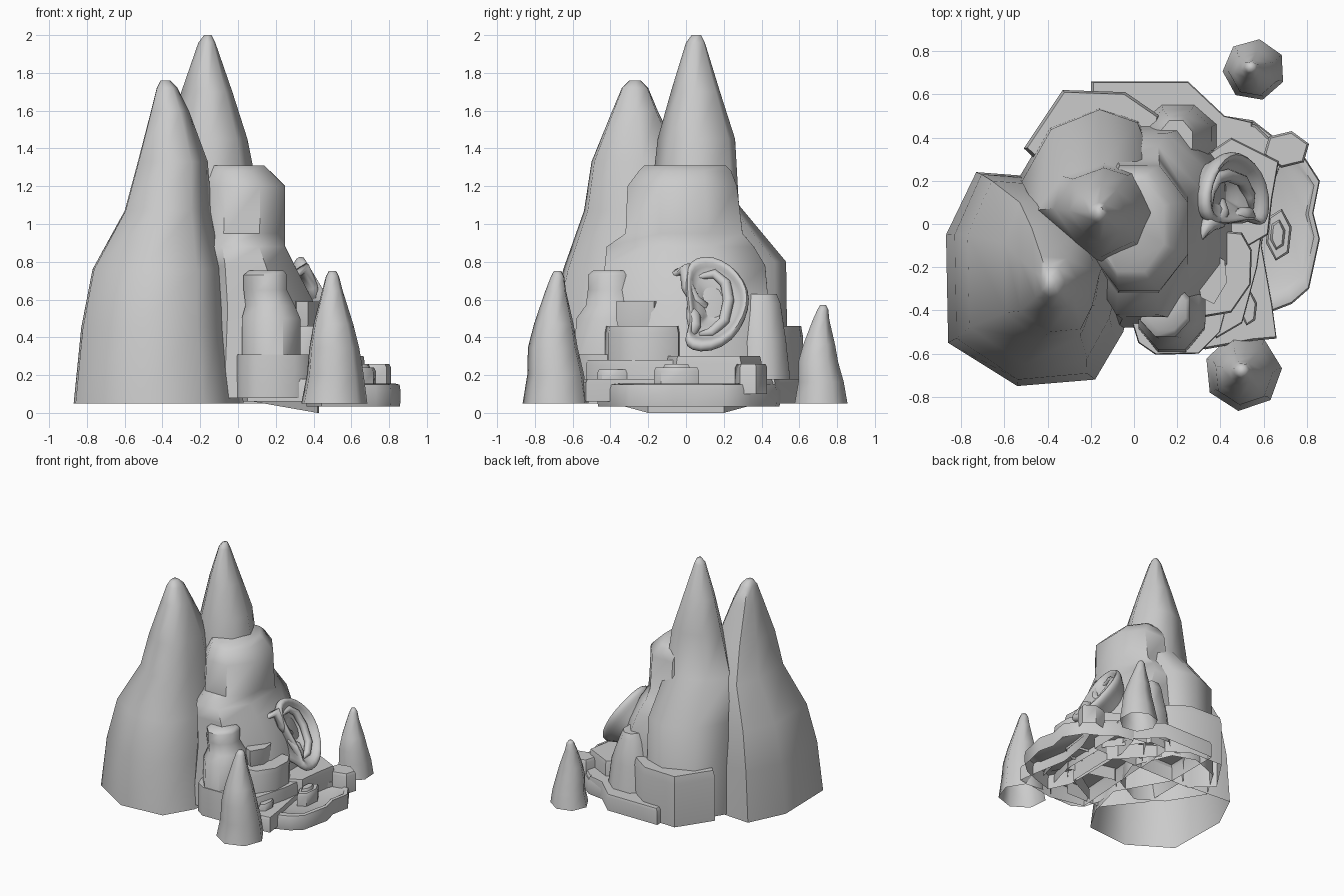
import bpy, math
from mathutils import Vector

if "Cube" in bpy.data.objects:
    bpy.data.objects.remove(bpy.data.objects["Cube"])


def finish(name, verts, faces, angle=50):
    me = bpy.data.meshes.new(name)
    me.from_pydata([tuple(v) for v in verts], [], faces)
    me.update()
    ob = bpy.data.objects.new(name, me)
    bpy.context.collection.objects.link(ob)
    bpy.ops.object.select_all(action='DESELECT')
    ob.select_set(True)
    bpy.context.view_layer.objects.active = ob
    bpy.ops.object.shade_smooth_by_angle(angle=math.radians(angle))
    return ob


def skin(name, rings, angle=50):
    """Join rings of points; open at the first ring, capped at the last."""
    n = len(rings[0])
    verts = [p for r in rings for p in r]
    faces = [(k * n + i, k * n + (i + 1) % n, (k + 1) * n + (i + 1) % n, (k + 1) * n + i)
             for k in range(len(rings) - 1) for i in range(n)]
    faces.append(tuple(range((len(rings) - 1) * n, len(rings) * n)))
    return finish(name, verts, faces, angle)


def loft(name, foot, rings, angle=50):
    """Fit a footprint into a box (x0, x1, y0, y1) at each height z."""
    foot = foot if sum(a[0] * b[1] - b[0] * a[1] for a, b in zip(foot, foot[1:] + foot[:1])) > 0 else foot[::-1]
    xs, ys = [p[0] for p in foot], [p[1] for p in foot]
    u = [((x - min(xs)) / (max(xs) - min(xs)), (y - min(ys)) / (max(ys) - min(ys))) for x, y in foot]
    return skin(name, [[(x0 + a * (x1 - x0), y0 + b * (y1 - y0), z) for a, b in u]
                       for x0, x1, y0, y1, z in rings], angle)


def slab(name, foot, steps, angle=50):
    """Stack scaled copies of a footprint: steps are (scale, z)."""
    foot = foot if sum(a[0] * b[1] - b[0] * a[1] for a, b in zip(foot, foot[1:] + foot[:1])) > 0 else foot[::-1]
    cx = sum(p[0] for p in foot) / len(foot)
    cy = sum(p[1] for p in foot) / len(foot)
    return skin(name, [[(cx + (x - cx) * s, cy + (y - cy) * s, z) for x, y in foot]
                       for s, z in steps], angle)


def ngon(n, turn=0.0):
    return [(math.cos(turn + math.tau * i / n), math.sin(turn + math.tau * i / n)) for i in range(n)]


OCT = ngon(8, 0.39)

# two tall peaks
loft("left_peak",
     [(-.87, -.05), (-.86, -.55), (-.54, -.75), (-.18, -.72), (-.05, -.5), (.03, -.2), (-.2, .2), (-.73, .24)],
     [(-.87, .03, -.75, .24, .05), (-.83, -.03, -.72, .23, .45), (-.77, -.05, -.65, .2, .76),
      (-.6, -.14, -.54, .1, 1.07), (-.53, -.16, -.5, -.02, 1.33), (-.46, -.26, -.39, -.15, 1.6),
      (-.43, -.32, -.34, -.2, 1.72), (-.41, -.36, -.3, -.24, 1.76)], 65)
loft("tall_peak",
     [(-.43, .08), (-.3, -.1), (-.15, -.18), (.03, -.1), (.1, .06), (.0, .26), (-.14, .3), (-.32, .24)],
     [(-.54, .16, -.2, .54, .06), (-.52, .14, -.2, .53, .8), (-.45, .12, -.19, .28, 1.1),
      (-.37, .05, -.15, .26, 1.45), (-.3, -.03, -.08, .18, 1.7),
      (-.21, -.12, .0, .1, 1.96), (-.18, -.14, .03, .08, 2.0)], 65)

# central column behind the ear
loft("central_column", OCT,
     [(-.3, .48, -.48, .5, .08), (-.25, .42, -.44, .44, .55), (-.22, .3, -.43, .42, .78),
      (-.22, .25, -.42, .36, .88), (-.21, .25, -.32, .3, .95), (-.2, .25, -.31, .27, 1.2),
      (-.18, .17, -.25, .24, 1.28), (-.17, .14, -.22, .21, 1.31)], 50)

# side pillars
loft("front_pillar", OCT,
     [(.02, .33, -.6, -.22, .2), (.02, .33, -.58, -.22, .5), (.04, .3, -.53, -.24, .57),
      (.03, .26, -.52, -.28, .65), (.03, .26, -.52, -.27, .73), (.06, .24, -.49, -.3, .755)])
loft("back_pillar", OCT,
     [(.02, .39, .24, .56, .1), (.04, .36, .26, .53, .38), (.1, .29, .28, .5, .58), (.12, .27, .3, .48, .63)])

# terraces
slab("back_ledge", [(-.51, .35), (-.33, .62), (-.04, .61), (.12, .5), (.1, .2), (-.35, .2)],
     [(1, .05), (1, .4), (.95, .46)])
slab("back_base", [(-.2, .66), (.25, .66), (.42, .5), (.55, .47), (.55, .2), (-.2, .2)],
     [(1, .05), (1, .16), (.97, .18)])
slab("front_terrace", [(-.02, -.42), (.02, -.55), (.1, -.605), (.3, -.6), (.4, -.5), (.48, -.2), (.1, -.1), (.0, -.2)],
     [(1, .08), (1, .23), (.98, .31)])
slab("middle_terrace", [(.38, -.53), (.5, -.46), (.57, -.2), (.6, .02), (.4, .05), (.3, -.3)],
     [(1, .12), (1, .25), (.97, .28)])
slab("upper_terrace", [(.25, -.36), (.33, -.43), (.45, -.41), (.54, -.28), (.545, -.12), (.5, -.04), (.4, -.03), (.25, -.1)],
     [(1, .2), (1, .42), (.96, .46)])
slab("small_block", [(.29, -.24), (.31, -.34), (.37, -.37), (.43, -.27), (.42, -.17), (.33, -.11)],
     [(.85, .42), (1, .5), (1, .59)])
slab("ear_terrace", [(.3, -.05), (.5, -.12), (.62, -.05), (.64, .12), (.67, .29), (.45, .4), (.3, .3)],
     [(1, .12), (1, .27), (.97, .3)])
slab("lower_terrace", [(.05, -.52), (.33, -.58), (.55, -.54), (.66, -.53), (.64, -.38), (.59, -.1),
                       (.63, .15), (.7, .33), (.56, .46), (.3, .5), (.1, .2)],
     [(1, .06), (1, .16), (.98, .18)])

# basin with a raised rim
slab("basin", [(.86, .2), (.83, .05), (.86, -.07), (.81, -.3), (.73, -.37), (.6, -.42), (.44, -.47), (.36, -.3),
               (.36, .3), (.42, .5), (.55, .48), (.64, .41), (.77, .34)],
     [(.99, .035), (1, .06), (1, .12), (.98, .15), (.88, .155), (.82, .14)])
# low wall reaching the ground below the basin
LINE = [(.08, -.42, .06), (.42, -.2, 0), (.43, .2, 0), (.08, .42, .06)]
finish("lower_wall", LINE + [(x, y, .15) for x, y, z in LINE], [(i, i + 1, i + 5, i + 4) for i in range(3)])

# stepping stones
for name, x0, x1, y0, y1, z0, z1 in [
        ("basin_stone", .61, .73, -.17, .07, .14, .24), ("basin_stone_top", .63, .7, -.12, .02, .23, .26),
        ("side_step", .6, .81, .26, .43, .1, .26), ("front_step", .49, .57, -.47, -.31, .16, .23)]:
    loft(name, ngon(6, .3), [(x0, x1, y0, y1, z0), (x0, x1, y0, y1, z1 - .02),
                             (x0 + .01, x1 - .01, y0 + .01, y1 - .01, z1)])

# two free-standing spires
for name, cx, cy, h, s, turn in [("front_spire", .5, -.69, .70, 1.0, .1), ("back_spire", .54, .715, .52, .8, .5)]:
    loft(name, ngon(7, turn),
         [(cx + dx - r * s, cx + dx + r * s, cy + dy - r * s, cy + dy + r * s, .05 + h * t)
          for t, r, dx, dy in [(0, .175, .01, 0), (.22, .15, .015, .0), (.42, .132, .01, -.015), (.6, .105, .005, -.01),
                               (.85, .055, .0, -.0), (.96, .035, .0, .01), (1, .02, .0, .01)]], 70)

# ear, leaning back against the column
NRM = Vector((.857, 0, .514))


def ear_point(y, z, d):
    return Vector((.305 + (.83 - z) * .6 + d * NRM.x, y, z + d * NRM.z))


EAR = [(.0, .77), (.05, .815), (.14, .825), (.24, .775), (.315, .69), (.34, .6), (.32, .5), (.25, .38),
       (.13, .32), (.02, .33), (-.015, .38), (.02, .45), (.01, .54), (-.005, .66)]
EC = Vector((.15, .59))


def ear_ring(s, d):
    return [ear_point(EC.x + (y - EC.x) * s, EC.y + (z - EC.y) * s, d) for y, z in EAR]


ear = skin("ear_shell", [ear_ring(.66, -.14), ear_ring(.84, -.06), ear_ring(.98, -.02), ear_ring(1.02, .01),
                         ear_ring(.95, .04), ear_ring(.82, .03), ear_ring(.74, -.005),
                         ear_ring(.5, -.02), ear_ring(.3, -.06), ear_ring(.1, -.07)][::1], 80)
sub = ear.modifiers.new("smooth", 'SUBSURF')
sub.levels = sub.render_levels = 1


def ridge(name, pts, radius):
    """Soft tube along ear-surface points (y, z, depth, thickness)."""
    path = [ear_point(*p[:3]) for p in pts]
    rings = []
    for i, p in enumerate(path):
        t = (path[min(i + 1, len(path) - 1)] - path[max(i - 1, 0)]).normalized()
        side = t.cross(NRM).normalized()
        up = side.cross(t)
        rings.append([p + (side * a + up * b) * radius * pts[i][3] for a, b in ngon(8)])
    skin(name, rings, 80)


ridge("ear_inner_fold", [(.07, .73, -.02, .5), (.15, .74, -.01, .9), (.21, .69, -.01, 1), (.225, .6, -.01, 1),
                         (.2, .49, -.01, 1), (.13, .43, -.01, .9), (.07, .42, -.01, .4)], .03)
ridge("ear_helix_root", [(-.06, .76, -.05, .6), (.0, .76, .0, 1.1), (.01, .67, -.01, 1), (.05, .61, -.03, .9),
                         (.11, .59, -.05, .5)], .035)
ridge("ear_tragus", [(.02, .57, -.02, .5), (.04, .51, .0, 1.1), (.045, .46, .0, 1), (.03, .41, -.01, .5)], .035)
